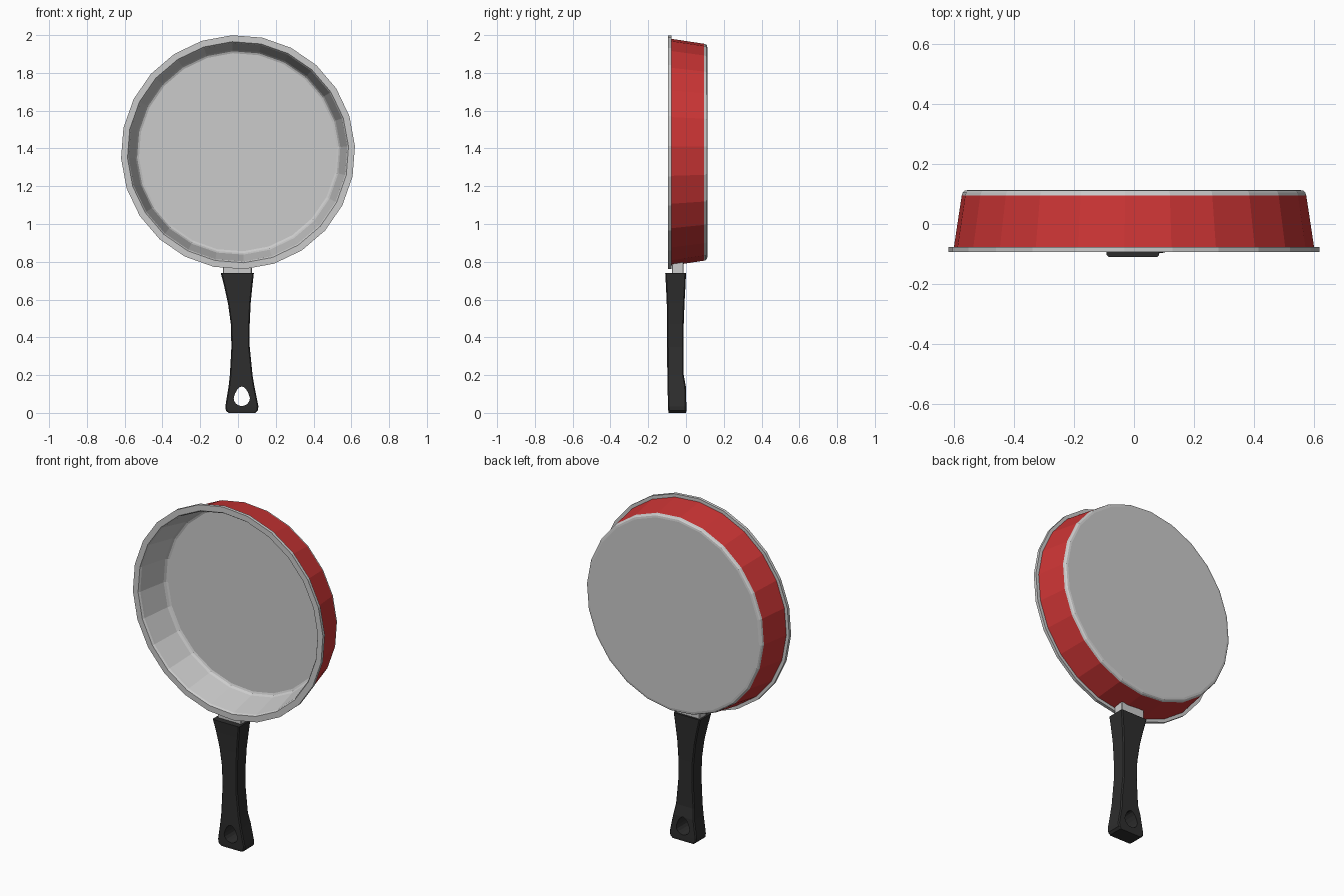
import bpy, bmesh, math

if "Cube" in bpy.data.objects:
    bpy.data.objects.remove(bpy.data.objects["Cube"])

SIDES = 24
PAN_Z = 1.38


def material(name, rgb):
    m = bpy.data.materials.new(name)
    m.diffuse_color = (*rgb, 1)
    m.use_nodes = True
    m.node_tree.nodes["Principled BSDF"].inputs["Base Color"].default_value = m.diffuse_color
    return m


def make_object(name, bm, mat=None):
    me = bpy.data.meshes.new(name)
    bm.to_mesh(me)
    bm.free()
    ob = bpy.data.objects.new(name, me)
    bpy.context.collection.objects.link(ob)
    if mat:
        me.materials.append(mat)
    return ob


def lathe(name, profile, mat=None, cap_start=False, cap_end=False):
    """Spin (radius, y) points around the pan's y axis."""
    bm = bmesh.new()
    rings = []
    for r, y in profile:
        ring = []
        for k in range(SIDES):
            a = math.radians(12) + math.tau * k / SIDES
            ring.append(bm.verts.new((r * math.sin(a), y, PAN_Z + r * math.cos(a))))
        rings.append(ring)
    for lo, hi in zip(rings, rings[1:]):
        for k in range(SIDES):
            n = (k + 1) % SIDES
            bm.faces.new((lo[k], lo[n], hi[n], hi[k]))
    if cap_start:
        bm.faces.new(rings[0])
    if cap_end:
        bm.faces.new(rings[-1][::-1])
    bm.normal_update()
    if cap_start and bm.faces[:][-1 - int(cap_end)].normal.y > 0:
        bm.faces[:][-1 - int(cap_end)].normal_flip()
    if cap_end and bm.faces[:][-1].normal.y < 0:
        bm.faces[:][-1].normal_flip()
    return make_object(name, bm, mat)


def loft(name, sections, mat=None):
    """Skin closed loops of equal length and cap both ends."""
    bm = bmesh.new()
    loops = [[bm.verts.new(p) for p in s] for s in sections]
    count = len(loops[0])
    for a, b in zip(loops, loops[1:]):
        for k in range(count):
            n = (k + 1) % count
            bm.faces.new((a[k], a[n], b[n], b[k]))
    bm.faces.new(loops[0])
    bm.faces.new(loops[-1])
    bmesh.ops.recalc_face_normals(bm, faces=bm.faces[:])
    return make_object(name, bm, mat)


def chamfered_rect(z, x0, x1, y0, y1, c=0.006):
    return [(x0 + c, y0, z), (x1 - c, y0, z), (x1, y0 + c, z), (x1, y1 - c, z),
            (x1 - c, y1, z), (x0 + c, y1, z), (x0, y1 - c, z), (x0, y0 + c, z)]


red = material("red_enamel", (0.6, 0.035, 0.035))
black = material("black_plastic", (0.027, 0.027, 0.027))

# Inner floor, wall and flat rim
lathe("pan_interior_and_rim",
      [(0.525, 0.098), (0.535, 0.094), (0.543, 0.082), (0.576, -0.07), (0.579, -0.084),
       (0.586, -0.094), (0.62, -0.094), (0.62, -0.076), (0.601, -0.076)],
      cap_start=True)

# Red outer wall
lathe("outer_wall", [(0.601, -0.076), (0.575, 0.095)], red)

# Rounded grey base
lathe("pan_base", [(0.575, 0.095), (0.572, 0.105), (0.566, 0.111), (0.555, 0.113)],
      cap_end=True)

# Metal bracket between wall and handle
loft("handle_bracket", [chamfered_rect(z, -0.08, 0.073, -0.075, -0.012, 0.003)
                        for z in (0.72, 0.795)])

# Waisted handle: z, left, right, front, back
rows = [(0.74, -0.091, 0.084, -0.110, 0.0),
        (0.67, -0.073, 0.076, -0.106, -0.003),
        (0.58, -0.053, 0.067, -0.102, -0.008),
        (0.47, -0.038, 0.062, -0.100, -0.012),
        (0.35, -0.035, 0.062, -0.100, -0.012),
        (0.20, -0.043, 0.077, -0.099, -0.012),
        (0.14, -0.050, 0.087, -0.098, -0.001),
        (0.035, -0.067, 0.108, -0.095, 0.002),
        (0.012, -0.064, 0.105, -0.094, 0.002),
        (0.0, -0.050, 0.092, -0.092, 0.0)]
handle = loft("handle", [chamfered_rect(*r) for r in rows], black)

# Teardrop hanging hole
hole = []
for k in range(16):
    a = math.tau * k / 16
    up = math.sin(a)
    width = 0.043 * (1 - 0.25 * max(up, 0))
    hole.append((0.02 + width * math.cos(a), 0.078 + up * (0.062 if up > 0 else 0.042)))
cutter = loft("hole_cutter", [[(x, y, z) for x, z in hole] for y in (-0.2, 0.1)], black)
cutter.hide_render = True
mod = handle.modifiers.new("hanging_hole", 'BOOLEAN')
mod.operation = 'DIFFERENCE'
mod.solver = 'EXACT'
mod.object = cutter
bpy.context.view_layer.objects.active = handle
bpy.ops.object.modifier_apply(modifier=mod.name)
bpy.data.objects.remove(cutter)
